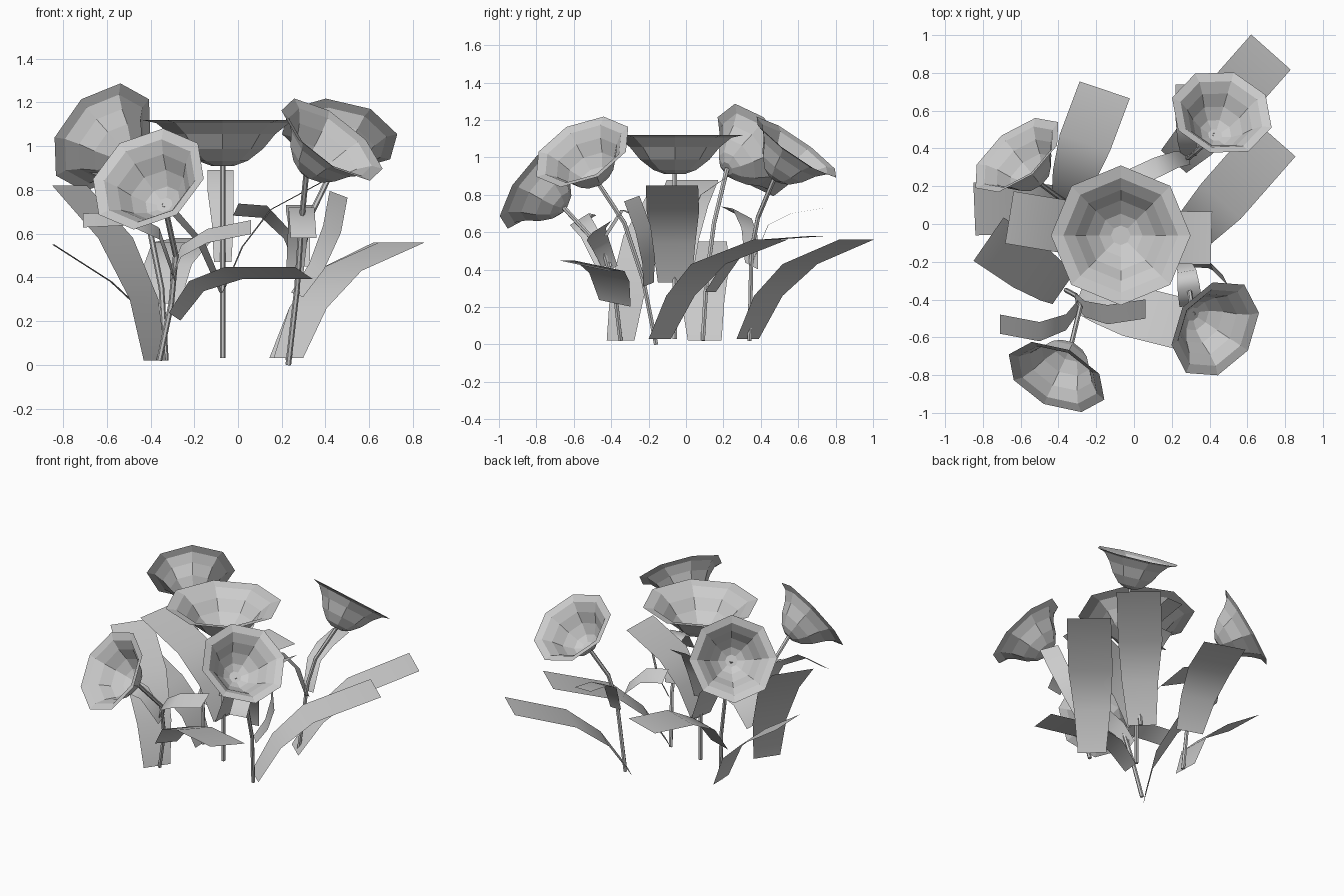
import bpy, bmesh, math
from mathutils import Vector, Matrix

if "Cube" in bpy.data.objects:
    bpy.data.objects.remove(bpy.data.objects["Cube"])


def finish(bm, name, smooth):
    bmesh.ops.recalc_face_normals(bm, faces=bm.faces)
    for f in bm.faces:
        f.smooth = smooth
    me = bpy.data.meshes.new(name)
    bm.to_mesh(me)
    bm.free()
    ob = bpy.data.objects.new(name, me)
    bpy.context.collection.objects.link(ob)
    return ob


def loft(rings, name, closed=True, smooth=False):
    """Bridge successive rings of points with quads."""
    bm = bmesh.new()
    rows = [[bm.verts.new(p) for p in r] for r in rings]
    for a, b in zip(rows, rows[1:]):
        n = len(a)
        for i in range(n if closed else n - 1):
            j = (i + 1) % n
            bm.faces.new((a[i], a[j], b[j], b[i]))
    if closed:
        bm.faces.new(rows[0])
    return finish(bm, name, smooth)


# bowl profile as fractions of rim radius and depth
BOWL = [(.14, 0), (.31, .11), (.5, .37), (.65, .69), (.82, .93), (1, 1)]


def flower(name, rim, axis, r, depth):
    axis = Vector(axis).normalized()
    m = Matrix.Translation(Vector(rim) - axis * depth) @ axis.to_track_quat('Z', 'Y').to_matrix().to_4x4()
    rings = [[m @ Vector((r * f * math.cos(k * math.pi / 4), r * f * math.sin(k * math.pi / 4), depth * h))
              for k in range(8)] for f, h in BOWL]
    loft(rings, name)
    return Vector(rim) - axis * depth


def stem(name, pts, r=.013):
    pts = [Vector(p) for p in pts]
    rings = []
    for i, p in enumerate(pts):
        t = (pts[min(i + 1, len(pts) - 1)] - pts[max(i - 1, 0)]).normalized()
        u = t.cross(Vector((0, 1, 0))).normalized()
        v = t.cross(u)
        rings.append([p + r * (math.cos(k * math.pi / 3) * u + math.sin(k * math.pi / 3) * v) for k in range(6)])
    loft(rings, name)


def leaf(name, pts, w0, w1, side=None):
    """Flat strip along a path, widening from w0 to w1, square-ended."""
    pts = [Vector(p) for p in pts]
    d = pts[-1] - pts[0]
    side = Vector(side or (d.y, -d.x, 0)).normalized()
    rings = []
    for i, p in enumerate(pts):
        w = w0 + (w1 - w0) * min(1, i / (len(pts) - 2))
        rings.append([p - side * w / 2, p + side * w / 2])
    loft(rings, name, closed=False, smooth=True)


# flower heads: rim centre, facing direction, radius, depth, then stem points
HEADS = {
    "centre": ((-.07, -.06, 1.12), (0, 0, 1), .37, .21, [(-.07, -.06, .03), (-.07, -.06, .5)]),
    "front_left": ((-.41, -.81, .85), (-.35, -.74, .56), .28, .21,
                   [(-.36, -.35, .02), (-.305, -.38, .28), (-.285, -.44, .5)]),
    "back_left": ((-.62, .365, 1.04), (-.55, .69, .47), .28, .21,
                  [(-.33, .09, .02), (-.35, .11, .35), (-.41, .15, .65)]),
    "front_right": ((.43, -.555, 1.03), (.56, -.37, .74), .28, .21,
                    [(.23, -.16, .0), (.27, -.23, .35), (.29, -.33, .65)]),
    "back_right": ((.465, .59, 1.055), (.17, .57, .81), .275, .21,
                   [(.23, .34, .02), (.29, .35, .5), (.33, .385, .68)]),
}
for key, (rim, axis, r, depth, pts) in HEADS.items():
    base = flower("flower_" + key, rim, axis, r, depth)
    stem("stem_" + key, pts + [base])

# broad leaves growing from the stem bases: path and optional width direction
BROAD = {
    "back_right": ([(.21, .33, .03), (.32, .44, .26), (.46, .61, .43), (.725, .91, .56)], None),
    "right": ([(.23, -.14, .03), (.32, -.03, .26), (.46, .12, .43), (.75, .45, .56)], None),
    "back": ([(-.35, .13, .28), (-.32, .25, .46), (-.26, .43, .56), (-.155, .71, .58)], None),
    "upright_right": ([(-.07, -.06, .33), (.02, -.065, .54), (.15, -.07, .71), (.41, -.075, .85)], None),
    "left": ([(-.34, .1, .02), (-.42, .09, .23), (-.58, .085, .38), (-.845, .08, .55)], None),
    "upright_left": ([(-.07, -.06, .33), (-.17, -.045, .56), (-.33, -.02, .74), (-.66, .035, .88)], None),
    "tall_left": ([(-.38, -.35, .02), (-.43, -.31, .3), (-.56, -.22, .58), (-.77, -.08, .82)], None),
    "front": ([(-.29, -.38, .22), (-.19, -.41, .36), (-.02, -.46, .42), (.3, -.54, .42)], (-.3, -.95, .2)),
}
for key, (pts, side) in BROAD.items():
    leaf("broad_leaf_" + key, pts, .18, .28, side)

# narrow leaves branching off partway up the stems
NARROW = {
    "front_left_inner": ([(-.31, -.4, .4), (-.26, -.45, .52), (-.14, -.48, .59), (.06, -.45, .63)], (0, -.8, -.5)),
    "front_left_outer": ([(-.29, -.43, .4), (-.36, -.52, .6), (-.5, -.57, .67), (-.71, -.53, .66)], (0, .8, .5)),
    "back_right_inner": ([(.29, .35, .42), (.22, .34, .6), (.12, .3, .7), (-.01, .24, .71)], (-.2, .85, -.45)),
    "back_right_outer": ([(.29, .36, .45), (.28, .44, .64), (.28, .56, .7), (.28, .74, .73)], None),
    "front_right_outer": ([(.27, -.2, .32), (.36, -.2, .45), (.43, -.23, .62), (.46, -.29, .78)], (.08, -.08, -.03)),
    "front_right_inner": ([(.26, -.2, .42), (.28, -.25, .68), (.29, -.34, .72), (.3, -.43, .58)], None),
    "centre": ([(-.07, -.05, .47), (-.07, .01, .65), (-.08, .08, .8), (-.08, .21, .89)], None),
}
for key, (pts, side) in NARROW.items():
    leaf("narrow_leaf_" + key, pts, .08, .12, side)
